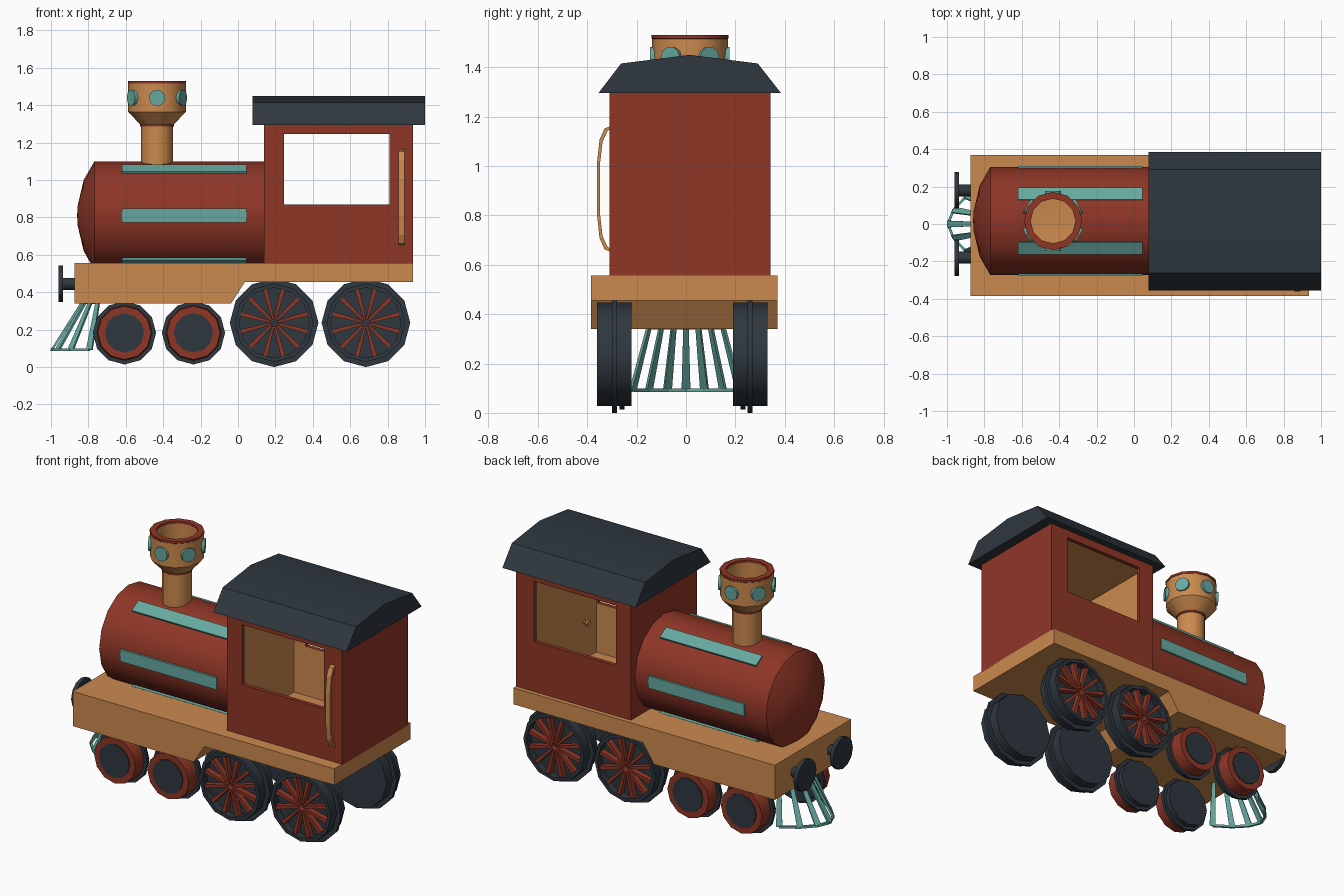
import bpy, bmesh, math
from mathutils import Vector

if "Cube" in bpy.data.objects:
    bpy.data.objects.remove(bpy.data.objects["Cube"])

def srgb(h):
    c = [int(h[i:i + 2], 16) / 255 for i in (0, 2, 4)]
    return [((v + 0.055) / 1.055) ** 2.4 if v > 0.04 else v / 12.92 for v in c] + [1]

def material(name, h):
    m = bpy.data.materials.new(name)
    m.diffuse_color = srgb(h)
    m.use_nodes = True
    m.node_tree.nodes["Principled BSDF"].inputs["Base Color"].default_value = m.diffuse_color
    return m

RED = material("brick_red", "8F3626")
WOOD = material("warm_wood", "CB8A4E")
TEAL = material("teal", "67A9A0")
DARK = material("dark_slate", "2E373E")
X, Z = Vector((1, 0, 0)), Vector((0, 0, 1))

def finish(bm, name, mats, smooth=None):
    bmesh.ops.remove_doubles(bm, verts=bm.verts, dist=1e-5)
    bmesh.ops.recalc_face_normals(bm, faces=bm.faces)
    me = bpy.data.meshes.new(name)
    bm.to_mesh(me)
    bm.free()
    for m in mats:
        me.materials.append(m)
    if smooth:
        me.shade_smooth()
        me.set_sharp_from_angle(angle=math.radians(smooth))
    ob = bpy.data.objects.new(name, me)
    bpy.context.collection.objects.link(ob)
    return ob

def loft(bm, a, b):
    """Solid between two matching loops of points."""
    va, vb = [bm.verts.new(p) for p in a], [bm.verts.new(p) for p in b]
    bm.faces.new(va)
    bm.faces.new(vb[::-1])
    n = len(va)
    for i in range(n):
        bm.faces.new((va[i], va[(i + 1) % n], vb[(i + 1) % n], vb[i]))

def rect(c, s, t):
    return [c - s - t, c + s - t, c + s + t, c - s + t]

def bar(bm, p, q, side, w0, w1, thick):
    """Tapering flat bar from p to q; side is its width direction."""
    p, q = Vector(p), Vector(q)
    n = (q - p).cross(side).normalized() * thick / 2
    loft(bm, rect(p, side * w0 / 2, n), rect(q, side * w1 / 2, n))

def box(name, lo, hi, mat):
    bm = bmesh.new()
    loops = [[(x, y, z) for x, y in ((lo[0], lo[1]), (hi[0], lo[1]), (hi[0], hi[1]), (lo[0], hi[1]))]
             for z in (lo[2], hi[2])]
    loft(bm, *loops)
    return finish(bm, name, [mat])

def lathe(name, centre, d, profile, mats, index=None, n=12, smooth=40):
    """Turn (radius, height) points round direction d; index gives a material per band."""
    c, d = Vector(centre), Vector(d).normalized()
    u = X if abs(d.z) > 0.9 else d.cross(Z).normalized()
    v = d.cross(u)
    bm = bmesh.new()
    rings = []
    for r, h in profile:
        if r == 0:
            rings.append([bm.verts.new(c + d * h)] * n)
        else:
            rings.append([bm.verts.new(c + d * h + r * (u * math.cos(math.tau * k / n)
                          + v * math.sin(math.tau * k / n))) for k in range(n)])
    for j in range(len(rings) - 1):
        for k in range(n):
            k2 = (k + 1) % n
            vs = list(dict.fromkeys((rings[j][k], rings[j][k2], rings[j + 1][k2], rings[j + 1][k])))
            bm.faces.new(vs).material_index = index[j] if index else 0
    return finish(bm, name, mats, smooth)

# Chassis with a raised rear underside
bm = bmesh.new()
side = [(-.873, .34), (-.037, .34), (.037, .455), (.935, .455), (.935, .557), (-.873, .557)]
loft(bm, [(x, -.384, z) for x, z in side], [(x, .37, z) for x, z in side])
finish(bm, "chassis", [WOOD])

# Boiler with domed nose and six raised stripes
CY, BZ = .016, .81
lathe("boiler", (0, CY, BZ), X,
      [(0, -.86), (.05, -.858), (.19, -.825), (.29, -.768), (.29, .15), (0, .15)], [RED], n=16)
bm = bmesh.new()
for k in range(6):
    a = math.radians(60 * k)
    rad = Vector((0, math.cos(a), math.sin(a)))
    tan = Vector((0, -math.sin(a), math.cos(a)))
    c = Vector((0, CY, BZ)) + rad * .286
    bar(bm, c - X * .62, c + X * .045, tan, .075, .075, .018)
finish(bm, "boiler_stripes", [TEAL])

# Flared chimney, hollow at the top, with round plates
CX = -.433
lathe("chimney", (CX, CY, 0), Z,
      [(0, 1.05), (.086, 1.05), (.086, 1.285), (.09, 1.287), (.09, 1.297), (.154, 1.365),
       (.154, 1.515), (.156, 1.517), (.156, 1.53), (.12, 1.53), (.12, 1.515), (.12, 1.39), (0, 1.38)],
      [WOOD, RED], [0, 0, 1, 1, 0, 0, 1, 1, 1, 1, 0, 0])
for k in range(6):
    a = math.radians(30 + 60 * k)
    d = Vector((math.cos(a), math.sin(a), 0))
    lathe("chimney_plate", (CX, CY, 1.44), d, [(0, .14), (.044, .14), (.044, .161), (0, .161)], [TEAL], n=10)

# Cab: hollowed box with a window through both sides
cab = box("cab", (.14, -.31, .55), (.935, .343, 1.3), RED)
cutters = [box("room_cutter", (.165, -.285, .562), (.82, .318, 1.285), RED),
           box("window_cutter", (.245, -.6, .87), (.81, .6, 1.245), RED)]
bpy.context.view_layer.objects.active = cab
for cut in cutters:
    cut.hide_render = True
    mod = cab.modifiers.new("cut", 'BOOLEAN')
    mod.operation, mod.solver, mod.object = 'DIFFERENCE', 'EXACT', cut
    bpy.ops.object.modifier_apply(modifier=mod.name)
for cut in cutters:
    bpy.data.objects.remove(cut)
cab.data.materials.clear()
cab.data.materials.append(RED)
cab.data.materials.append(WOOD)
for f in cab.data.polygons:  # inner walls are wood
    c = f.center
    inside = .15 < c.x < .93 and abs(c.y - .0165) < .31 and .556 < c.z < 1.293
    f.material_index = 1 if inside else 0
lathe("inner_knob", (.822, -.16, .8), (-1, 0, 0), [(0, 0), (.01, 0), (.01, .02), (.02, .025), (.02, .04), (0, .045)], [WOOD], n=8)

# Roof
bm = bmesh.new()
arch = [(-.355, 1.295), (-.263, 1.415), (.015, 1.45), (.291, 1.415), (.385, 1.295)]
loft(bm, [(.078, y, z) for y, z in arch], [(1, y, z) for y, z in arch])
finish(bm, "roof", [DARK], 30)

# Grab handle on the front side of the cab
bm = bmesh.new()
half = [(-.305, .255), (-.33, .245), (-.35, .2), (-.361, .1)]
outer = [(y, .907 + h) for y, h in half] + [(y, .907 - h) for y, h in half[::-1]]
inner = [(y + (.012 if i not in (0, 7) else 0), .907 + (z - .907) * .955) for i, (y, z) in enumerate(outer)]
for i in range(7):
    q = [outer[i], outer[i + 1], inner[i + 1], inner[i]]
    loft(bm, [(.858, y, z) for y, z in q], [(.89, y, z) for y, z in q])
finish(bm, "grab_handle", [WOOD], 40)

# Wheels, on both sides
BIG = [(0, -.07), (.21, -.07), (.21, -.01), (.237, -.01), (.237, .01), (.21, .01),
       (.21, .07), (.188, .07), (.188, .025), (0, .025)]
SMALL = [(0, -.07), (.148, -.07), (.148, .015), (.169, .015), (.169, .035), (.148, .035),
         (.143, .06), (.105, .06), (.105, .066), (0, .066)]
for s in (-1, 1):
    d = Vector((0, s, 0))
    wy = -.015 + s * .275
    for x in (.193, .684):
        lathe("big_wheel", (x, wy, .237), d, BIG, [DARK])
        hub = Vector((x, wy + s * .045, .237))
        bm = bmesh.new()
        for k in range(12):
            a = math.tau * (k + .5) / 12
            r = Vector((math.cos(a), 0, math.sin(a)))
            bar(bm, hub + r * .02, hub + r * .195, r.cross(d), .012, .026, .035)
        finish(bm, "wheel_spokes", [RED])
    for x in (-.607, -.238):
        prof = [(r, -.02 if h == .035 else -.04 if h == .015 else h) for r, h in SMALL]
        lathe("small_wheel", (x, wy, .183), d, prof, [DARK, RED], [0, 0, 0, 0, 0, 1, 1, 0, 0])

# Buffers
for y in (-.18, .18):
    lathe("buffer", (-.86, y, .445), (-1, 0, 0),
          [(0, 0), (.032, 0), (.032, .075), (.097, .075), (.097, .1), (0, .1)], [DARK])

# Slatted track guard at the nose
low = [(-1, 0), (-.97, .075), (-.9, .15), (-.8, .215)]
top = [(-.835, 0), (-.82, .05), (-.79, .1), (-.75, .15)]
bm = bmesh.new()
feet, heads = [], []
for i in range(-3, 4):
    s = -1 if i < 0 else 1
    feet.append(Vector((low[abs(i)][0] + .005, s * low[abs(i)][1], .092)))
    heads.append(Vector((top[abs(i)][0], s * top[abs(i)][1], .345)))
for i in range(7):
    along = (feet[min(i + 1, 6)] - feet[max(i - 1, 0)]).normalized()
    bar(bm, feet[i], heads[i], along, .036, .022, .012)
for pts, w in ((feet, .014), (heads, .014)):
    for a, b in zip(pts, pts[1:]):
        bar(bm, a, b, Z, w, w, .014)
finish(bm, "track_guard", [TEAL])
